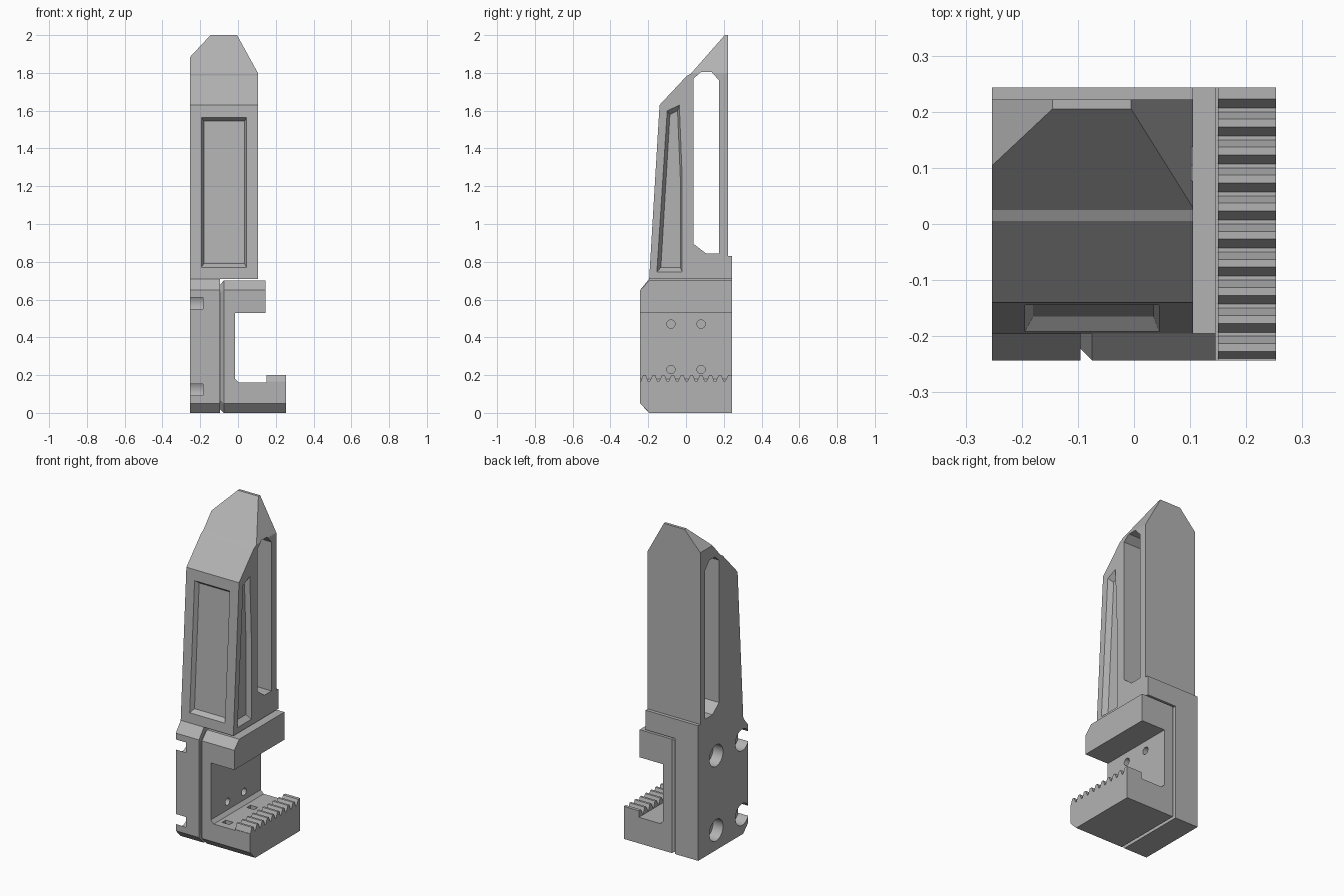
import bpy, bmesh, math
from mathutils import Vector, Matrix

if "Cube" in bpy.data.objects:
    bpy.data.objects.remove(bpy.data.objects["Cube"], do_unlink=True)

grey = bpy.data.materials.new("plain_grey")
grey.use_nodes = True
COLOUR = (0.45, 0.45, 0.45, 1)
grey.diffuse_color = COLOUR
grey.node_tree.nodes["Principled BSDF"].inputs["Base Color"].default_value = COLOUR


def finish(name, bm):
    bmesh.ops.recalc_face_normals(bm, faces=bm.faces[:])
    mesh = bpy.data.meshes.new(name)
    bm.to_mesh(mesh)
    bm.free()
    mesh.materials.append(grey)
    ob = bpy.data.objects.new(name, mesh)
    bpy.context.collection.objects.link(ob)
    return ob


def loft(name, ring_a, ring_b):
    """Solid between two matching rings of 3D points."""
    bm = bmesh.new()
    a = [bm.verts.new(p) for p in ring_a]
    b = [bm.verts.new(p) for p in ring_b]
    bm.faces.new(a)
    bm.faces.new(b)
    for i in range(len(a)):
        j = (i + 1) % len(a)
        bm.faces.new((a[i], a[j], b[j], b[i]))
    return finish(name, bm)


def along_x(name, yz, x0, x1):
    return loft(name, [(x0, y, z) for y, z in yz], [(x1, y, z) for y, z in yz])


def along_y(name, xz, y0, y1):
    return loft(name, [(x, y0, z) for x, z in xz], [(x, y1, z) for x, z in xz])


def box(name, x0, x1, y0, y1, z0, z1):
    return along_x(name, [(y0, z0), (y1, z0), (y1, z1), (y0, z1)], x0, x1)


def rod(name, radius, x0, x1, y, z):
    bm = bmesh.new()
    bmesh.ops.create_cone(bm, cap_ends=True, segments=32, radius1=radius,
                          radius2=radius, depth=x1 - x0)
    bm.transform(Matrix.Translation(((x0 + x1) / 2, y, z)) @ Matrix.Rotation(math.pi / 2, 4, 'Y'))
    return finish(name, bm)


def boolean(ob, cutter, operation='DIFFERENCE'):
    mod = ob.modifiers.new("cut", 'BOOLEAN')
    mod.operation, mod.solver, mod.object = operation, 'EXACT', cutter
    bpy.context.view_layer.objects.active = ob
    bpy.ops.object.modifier_apply(modifier=mod.name)
    bpy.data.objects.remove(cutter, do_unlink=True)


W = 0.253   # half width
D = 0.243   # half depth
GAP = -0.095

# Mounting plate with chamfered front edges and counterbored holes
plate_side = [(-0.195, 0), (D, 0), (D, 0.71), (-0.195, 0.71), (-D, 0.65), (-D, 0.05)]
plate = along_x("mounting_plate", plate_side, -W, GAP)
for y in (-0.185, 0.068):
    for z in (0.122, 0.58):
        boolean(plate, rod("bore", 0.066, -0.3, -0.185, y, z))

# Tower: side profile intersected with the pointed front outline
tower = along_x("tower", [(-0.195, 0.71), (D, 0.71), (D, 0.83), (0.222, 0.83),
                          (0.222, 2), (0.205, 2), (0.025, 1.795), (0.005, 1.785),
                          (-0.14, 1.63)], -0.4, 0.4)
boolean(tower, along_y("outline", [(-W, 0.6), (0.105, 0.6), (0.105, 1.80), (-0.0105, 2.01),
                                   (-0.136, 2.01), (-W, 1.885)], -0.5, 0.5), 'INTERSECT')

# Long slot through the tower
boolean(tower, along_x("slot", [(0.04, 0.895), (0.105, 0.845), (0.175, 0.845), (0.175, 1.76),
                                (0.135, 1.805), (0.08, 1.805), (0.04, 1.77)], -0.4, 0.4))


# Tapered pocket on the sloping front
def front_ring(x0, x1, z0, z1, depth):
    return [(x, -0.195 + 0.0598 * (z - 0.71) + depth, z)
            for x, z in ((x0, z0), (x1, z0), (x1, z1), (x0, z1))]


boolean(tower, loft("front_pocket", front_ring(-0.195, 0.045, 0.77, 1.565, -0.001),
                    front_ring(-0.18, 0.035, 0.79, 1.545, 0.025)))

# Tapered pocket on the left side
outer = [(-0.155, 0.745), (-0.02, 0.745), (-0.02, 1.25), (-0.035, 1.63), (-0.1, 1.60)]
inner = [(-0.133, 0.77), (-0.03, 0.77), (-0.03, 1.24), (-0.045, 1.60), (-0.085, 1.58)]
boolean(tower, loft("side_pocket", [(0.106, y, z) for y, z in outer],
                    [(0.075, y, z) for y, z in inner]))

# C-shaped jaw bracket, trimmed by the same chamfered side profile
jaw = along_y("jaw_bracket", [(-0.075, 0), (W, 0), (W, 0.165), (0.15, 0.165), (0.15, 0.16),
                              (0.005, 0.16), (-0.015, 0.18), (-0.015, 0.53), (0.145, 0.53),
                              (0.145, 0.70), (-0.075, 0.70)], -0.4, 0.4)
boolean(jaw, along_x("trim", [(-0.145, -0.05), (D, -0.05), (D, 0.75), (-0.147, 0.75),
                              (-D, 0.65), (-D, 0.05)], -0.5, 0.5), 'INTERSECT')
for y in (-0.08, 0.08):
    for z in (0.23, 0.47):
        boolean(jaw, rod("screw_hole", 0.022, -0.06, 0.02, y, z))
for y in (-0.18, 0.06):
    boolean(jaw, box("floor_slot", 0.03, 0.08, y - 0.018, y + 0.018, 0.13, 0.2))

# Bevelled face where the bracket meets the mounting plate
mate = [(-0.195, 0), (D, 0), (D, 0.70), (-0.195, 0.70), (-D, 0.65), (-D, 0.05)]
shrink_y, shrink_z = 1 - 0.02 / D, 1 - 0.02 / 0.35
small = [(y * shrink_y, 0.35 + (z - 0.35) * shrink_z) for y, z in mate]
bracket_seat = loft("bracket_seat", [(-0.075, y, z) for y, z in mate],
                    [(GAP, y, z) for y, z in small])

# Row of gripping teeth on the lower jaw
LOW, HIGH, PITCH = 0.166, 0.2, 0.05
row = [(D, 0.15), (D, HIGH)]
for i in range(9):
    y = 0.223 - i * PITCH
    row += [(y, HIGH), (y - 0.016, LOW), (y - 0.023, LOW), (y - 0.036, HIGH)]
row += [(-0.227, HIGH), (-0.24, LOW), (-0.24, 0.15)]
teeth = along_x("jaw_teeth", row, 0.15, W)

# Smooth bores, crisp edges everywhere else
for ob in (plate, jaw):
    bpy.ops.object.select_all(action='DESELECT')
    ob.select_set(True)
    bpy.context.view_layer.objects.active = ob
    bpy.ops.object.shade_smooth_by_angle(angle=math.radians(25))
